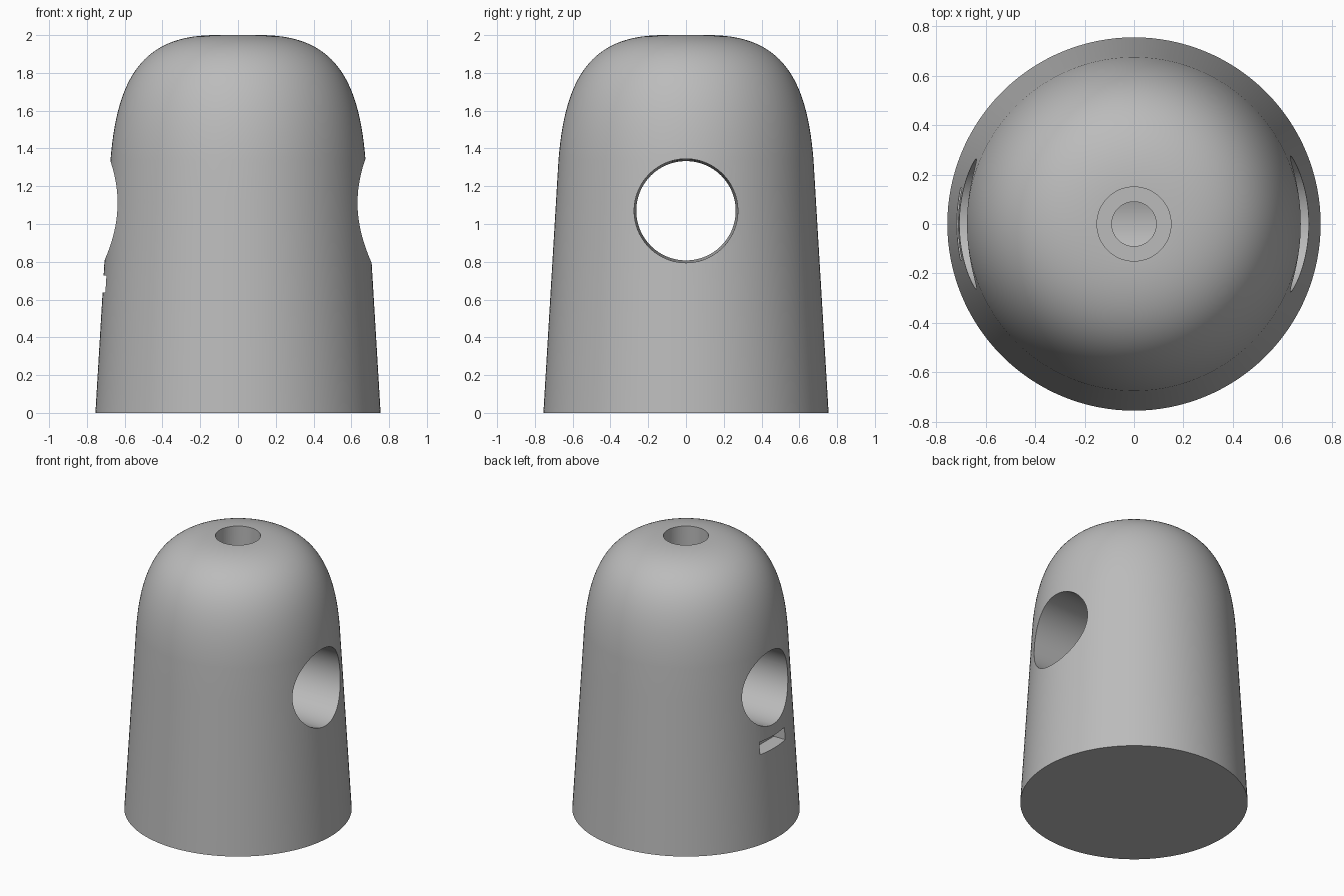
import bpy
import bmesh
from math import pi
from mathutils import Matrix, Vector
from mathutils.geometry import interpolate_bezier

cube = bpy.data.objects.get("Cube")
if cube:
    bpy.data.objects.remove(cube, do_unlink=True)

grey = bpy.data.materials.new("mid grey")
grey.use_nodes = True
colour = (0.5, 0.5, 0.5, 1)
grey.diffuse_color = colour
grey.node_tree.nodes["Principled BSDF"].inputs["Base Color"].default_value = colour


def make_object(name, bm):
    bmesh.ops.recalc_face_normals(bm, faces=bm.faces)
    mesh = bpy.data.meshes.new(name)
    bm.to_mesh(mesh)
    bm.free()
    mesh.materials.append(grey)
    obj = bpy.data.objects.new(name, mesh)
    bpy.context.collection.objects.link(obj)
    return obj


def revolve(name, profile, steps=128, matrix=Matrix()):
    """Spin (radius, height) points about z; the ends close on the axis."""
    points = [(0, profile[0][1])] + profile + [(0, profile[-1][1])]
    bm = bmesh.new()
    verts = [bm.verts.new((r, 0, z)) for r, z in points]
    edges = [bm.edges.new(pair) for pair in zip(verts, verts[1:])]
    bmesh.ops.spin(bm, geom=verts + edges, cent=(0, 0, 0), axis=(0, 0, 1),
                   angle=2 * pi, steps=steps, use_duplicate=False)
    bmesh.ops.remove_doubles(bm, verts=bm.verts, dist=0.0001)
    bmesh.ops.transform(bm, matrix=matrix, verts=bm.verts)
    return make_object(name, bm)


# Tapered body with a rounded shoulder
shoulder = interpolate_bezier(Vector((0.675, 1.34)), Vector((0.64, 1.78)),
                              Vector((0.5, 2)), Vector((0.12, 2)), 28)
wall = [(0.755 - 0.08 * i / 6, 1.34 * i / 6) for i in range(6)]
body = revolve("body", wall + [tuple(p) for p in shoulder])

# Slightly tapered cross bore along x
along_x = Matrix.Translation((0, 0, 1.07)) @ Matrix.Rotation(pi / 2, 4, "Y")
bore = revolve("cross_bore_cutter", [(0.261, -0.9), (0.277, 0.9)], 96, along_x)

# Stepped hole from the top down to the cross bore
top_hole = revolve("top_hole_cutter",
                   [(0.09, 1.1), (0.09, 1.62), (0.15, 1.62), (0.15, 2.1)], 64)

# Shallow slot below the bore on the right side
bm = bmesh.new()
bmesh.ops.create_cube(bm, size=1, matrix=Matrix.Translation((-0.71, 0, 0.682))
                      @ Matrix.Diagonal((0.2, 0.29, 0.09, 1)))
slot = make_object("slot_cutter", bm)

# Cut the openings
bpy.context.view_layer.objects.active = body
for cutter in (bore, top_hole, slot):
    cutter.hide_render = True
    cut = body.modifiers.new(cutter.name, "BOOLEAN")
    cut.operation = "DIFFERENCE"
    cut.solver = "EXACT"
    cut.object = cutter
    bpy.ops.object.modifier_apply(modifier=cut.name)
    bpy.data.objects.remove(cutter, do_unlink=True)

bpy.ops.object.select_all(action="DESELECT")
body.select_set(True)
bpy.ops.object.shade_smooth_by_angle(angle=pi / 6)
